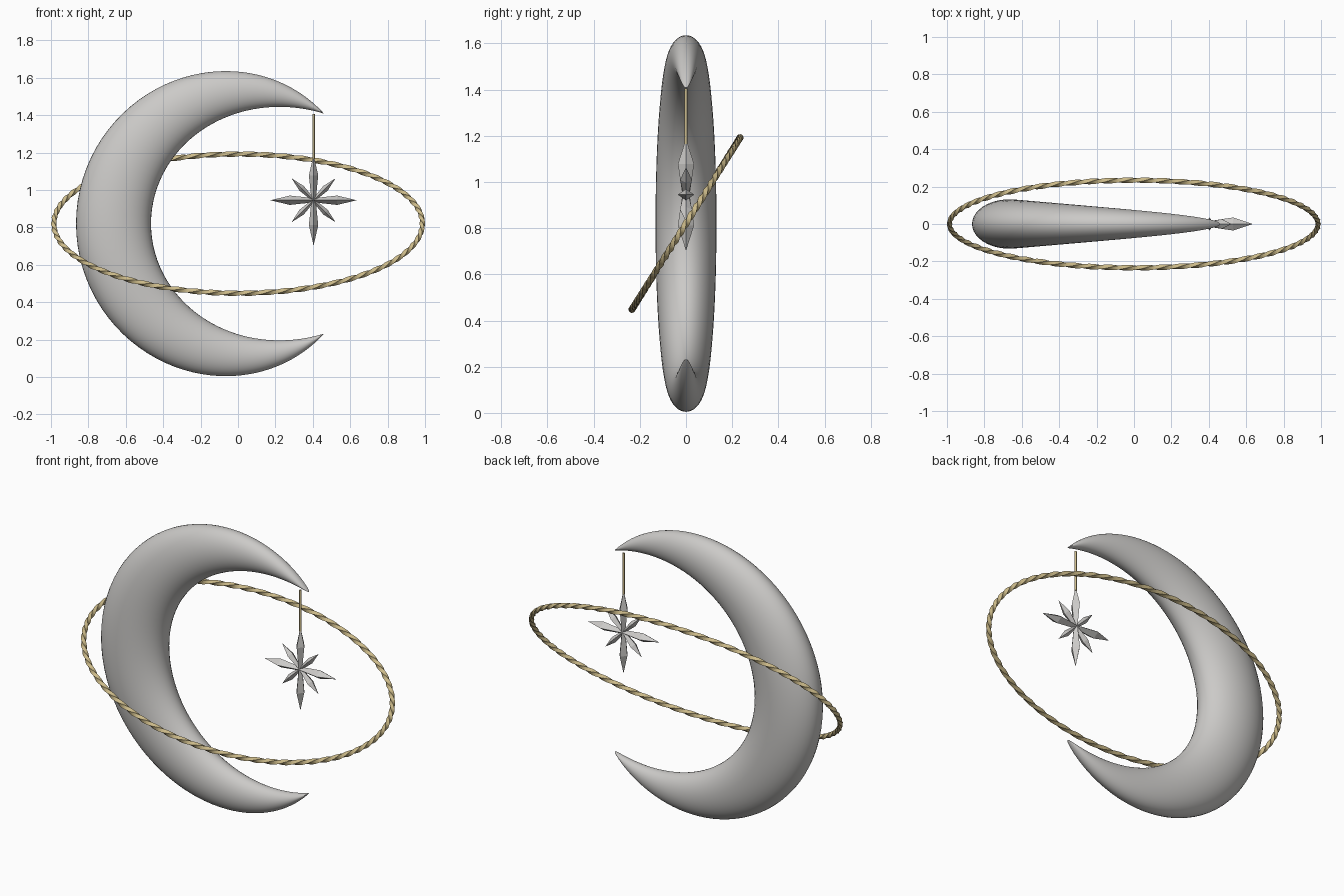
import bpy, bmesh
from math import sin, cos, pi, tau, radians, sqrt, floor
from mathutils import Vector, Matrix

old = bpy.data.objects.get("Cube")
if old:
    bpy.data.objects.remove(old)


def material(name, rgb):
    mat = bpy.data.materials.new(name)
    mat.use_nodes = True
    mat.diffuse_color = (*rgb, 1)
    mat.node_tree.nodes["Principled BSDF"].inputs["Base Color"].default_value = (*rgb, 1)
    return mat


silver = material("silver", (0.6, 0.59, 0.575))
gold = material("gold", (0.6, 0.49, 0.25))


def loft(bm, rings, closed=False):
    """Skin a list of equal-sized point rings, capping open ends."""
    loops = [[bm.verts.new(p) for p in ring] for ring in rings]
    pairs = list(zip(loops, loops[1:]))
    if closed:
        pairs.append((loops[-1], loops[0]))
    for a, b in pairs:
        n = len(a)
        for i in range(n):
            j = (i + 1) % n
            bm.faces.new((a[i], a[j], b[j], b[i]))
    if not closed:
        bm.faces.new(loops[0])
        bm.faces.new(loops[-1])


def finish(bm, name, mat, smooth=None):
    bmesh.ops.remove_doubles(bm, verts=bm.verts, dist=0.00005)
    bmesh.ops.recalc_face_normals(bm, faces=bm.faces)
    mesh = bpy.data.meshes.new(name)
    bm.to_mesh(mesh)
    bm.free()
    mesh.materials.append(mat)
    obj = bpy.data.objects.new(name, mesh)
    bpy.context.collection.objects.link(obj)
    if smooth:
        bpy.ops.object.select_all(action='DESELECT')
        obj.select_set(True)
        bpy.context.view_layer.objects.active = obj
        bpy.ops.object.shade_smooth_by_angle(angle=radians(smooth))
    return obj


# Crescent moon: elliptical sections between an outer and an inner arc
MID = 0.82


def arc(s, cx, rx, rz, sweep):
    """Point on an arc pulled to the shared horn tip at s = 1."""
    def at(v):
        a = pi - v * radians(sweep)
        return Vector((cx + rx * cos(a), 0, rz * sin(a)))
    tip = Vector((0.46, 0, 0.588))
    p = at(abs(s)) + (tip - at(1)) * abs(s) ** 5
    p.z = MID + (p.z if s >= 0 else -p.z)
    return p


bm = bmesh.new()
sections = []
STEPS, SIDES = 96, 40
for k in range(STEPS + 1):
    s = 0.998 * sin(pi / 2 * (2 * k / STEPS - 1))
    outer = arc(s, -0.046, 0.82, 0.82, 131)
    inner = arc(s, 0.195, 0.66, 0.617, 113.4)
    mid, half = (outer + inner) / 2, (outer - inner) / 2
    depth = (0.132 - 0.084 * (mid.x + 0.665)) * sqrt(1 - abs(s) ** 9)
    sections.append([mid + half * cos(tau * i / SIDES)
                     + Vector((0, depth * sin(tau * i / SIDES), 0))
                     for i in range(SIDES)])
loft(bm, sections)
finish(bm, "crescent_moon", silver, 50)

# Tilted oval ring: square wire twisted along its length
bm = bmesh.new()
across = Vector((0, 0.234, 0.372))
wide = Vector((0.985, 0, 0))
normal = wide.cross(across).normalized()
rings = []
COUNT, QUARTER_TURNS = 640, 64
for k in range(COUNT):
    t = tau * k / COUNT
    centre = Vector((0, 0, MID)) + wide * cos(t) + across * sin(t)
    tangent = (across * cos(t) - wide * sin(t)).normalized()
    side = tangent.cross(normal)
    twist = t * QUARTER_TURNS / 4
    rings.append([centre + 0.015 * (side * cos(twist + i * pi / 2)
                                    + normal * sin(twist + i * pi / 2))
                  for i in range(4)])
loft(bm, rings, closed=True)
finish(bm, "twisted_ring", gold, 40)

# Cord from the upper horn to the star
STAR = Vector((0.404, 0, 0.945))
bm = bmesh.new()
bmesh.ops.create_cone(bm, cap_ends=True, segments=8, radius1=0.007, radius2=0.007,
                      depth=0.24,
                      matrix=Matrix.Translation((STAR.x, 0, 1.285)))
finish(bm, "hanging_cord", gold, 50)

# Eight-pointed star: faceted kite-shaped spikes around the centre
bm = bmesh.new()
for k in range(8):
    a = k * pi / 4
    along = Vector((cos(a), 0, sin(a)))
    flat = Vector((-sin(a), 0, cos(a)))
    length = 0.165 if k % 2 else (0.23 if k % 4 == 0 else 0.242)
    width = 0.017 if k % 2 else 0.025
    thick = 0.026 if k % 2 else 0.035
    rings = []
    for dist, scale in ((0, 0.45), (0.55, 1), (1, 0.01)):
        c = STAR + along * length * dist
        f, d = flat * width * scale, Vector((0, thick * scale, 0))
        rings.append([c + f, c + d, c - f, c - d])
    loft(bm, rings)
finish(bm, "hanging_star", silver)
